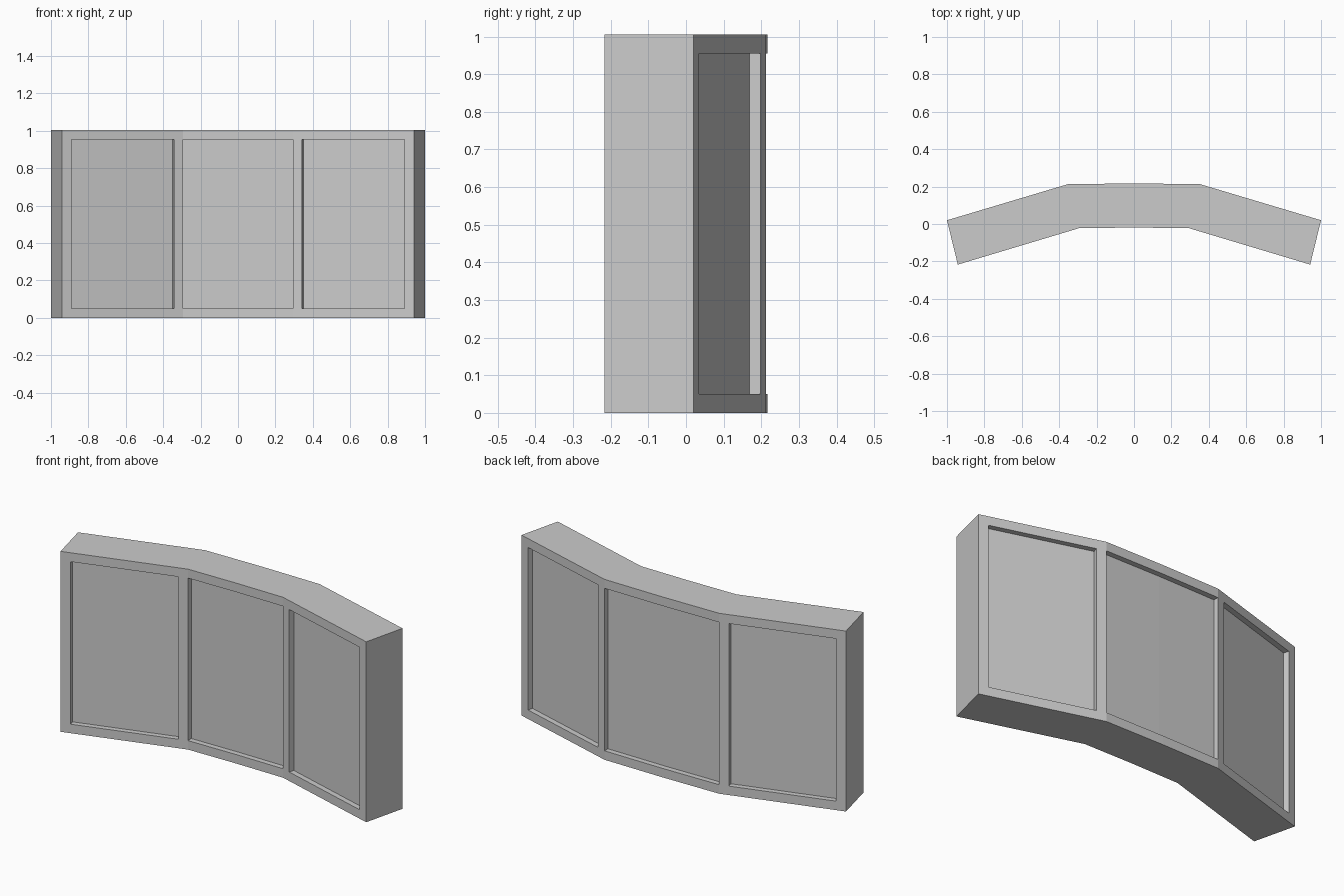
import bpy, bmesh
from mathutils import Vector

if "Cube" in bpy.data.objects:
    bpy.data.objects.remove(bpy.data.objects["Cube"])

DEPTH = 0.03                       # recess depth
ROWS = [0.0, 0.05, 0.955, 1.005]   # bottom, opening bottom, opening top, top


def stations(mid, corner, end, open_x):
    """Half plan line: centre, corner, then side opening start / end, outer end."""
    c, e = Vector(corner), Vector(end)
    side = [c.lerp(e, (x - c.x) / (e.x - c.x)) for x in open_x]
    return [Vector(mid), c, *side, e]


front = stations((0, -0.019), (0.293, -0.022), (0.942, -0.217), (0.341, 0.89))
back = stations((0, 0.217), (0.353, 0.213), (1.0, 0.02), (0.403, 0.95))

bm = bmesh.new()


def quad(sx, *pts):
    bm.faces.new([bm.verts.new((sx * p.x, p.y, z)) for p, z in pts])


def wall(sx, a, b, z0, z1):
    quad(sx, (a, z0), (b, z0), (b, z1), (a, z1))


def facade(sx, line, inward):
    """Frame cells plus the recessed centre and side panels of one face."""
    for i in range(4):
        a, b = line[i], line[i + 1]
        for r in range(3):
            z0, z1 = ROWS[r], ROWS[r + 1]
            if r != 1 or i not in (0, 2):
                wall(sx, a, b, z0, z1)
                continue
            d = (b - a).normalized()
            n = Vector((-d.y, d.x)) * DEPTH * inward
            ai, bi = a + n, b + n
            if i == 0:
                ai.x = 0               # keep the middle seam on the mirror plane
            else:
                wall(sx, a, ai, z0, z1)
            wall(sx, b, bi, z0, z1)
            wall(sx, ai, bi, z0, z1)
            for z in (z0, z1):
                quad(sx, (a, z), (b, z), (bi, z), (ai, z))


for sx in (1, -1):
    facade(sx, front, 1)
    facade(sx, back, -1)
    # end faces
    for r in range(3):
        wall(sx, front[-1], back[-1], ROWS[r], ROWS[r + 1])
    # top and bottom
    for z in (ROWS[0], ROWS[-1]):
        for i in range(4):
            quad(sx, (front[i], z), (front[i + 1], z), (back[i + 1], z), (back[i], z))

bmesh.ops.remove_doubles(bm, verts=bm.verts, dist=0.0005)
bmesh.ops.recalc_face_normals(bm, faces=bm.faces)

mesh = bpy.data.meshes.new("curved_panel_wall")
bm.to_mesh(mesh)
bm.free()
bpy.context.collection.objects.link(bpy.data.objects.new("curved_panel_wall", mesh))
